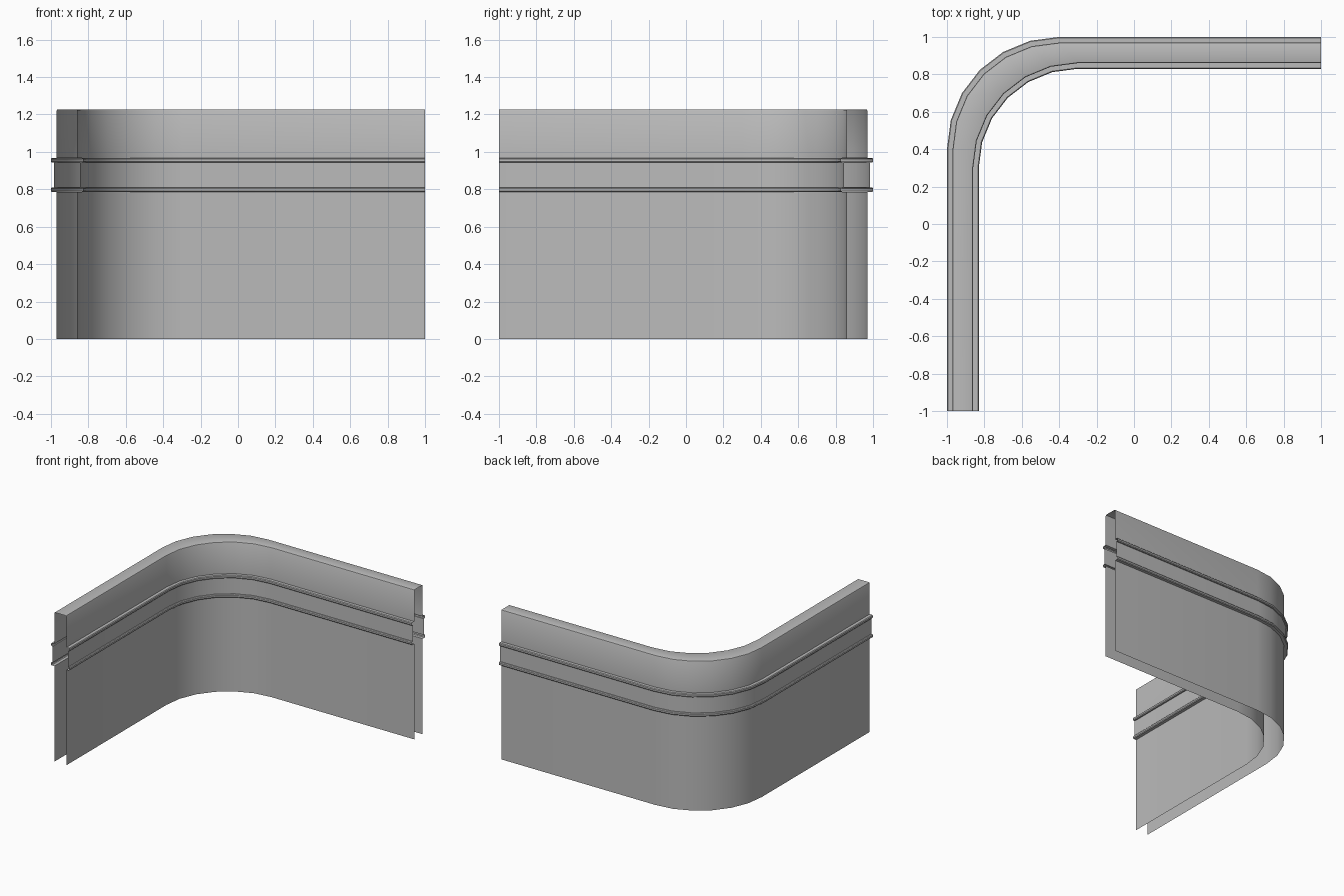
import bpy, bmesh
from math import sin, cos, pi, radians

cube = bpy.data.objects.get("Cube")
if cube:
    bpy.data.objects.remove(cube)

grey = bpy.data.materials.new("plain grey")
grey.use_nodes = True
colour = (0.5, 0.5, 0.5, 1)
grey.diffuse_color = colour
grey.node_tree.nodes["Principled BSDF"].inputs["Base Color"].default_value = colour

SEGMENTS = 6      # facets around the corner
HEIGHT = 1.228


def rail(z):
    """Bulge of one trim rail: (distance out from the wall, height)."""
    return [(0.025, z), (0.03, z + 0.006), (0.03, z + 0.019), (0.025, z + 0.025)]


# Half of the cross-section, from the floor to the rounded top edge
side = [(0, 0), (0, 0.785), *rail(0.785), (0.015, 0.81),
        (0.015, 0.943), *rail(0.943), (0, 0.968),
        (0, HEIGHT - 0.008), (-0.003, HEIGHT - 0.002), (-0.008, HEIGHT)]


def wall_path(offset, centre):
    """Plan of an L with a rounded corner, as points from one end to the other."""
    radius = offset - centre
    points = [(-offset, -1)]
    for i in range(SEGMENTS + 1):
        a = pi / 2 * i / SEGMENTS
        points.append((-centre - radius * cos(a), centre + radius * sin(a)))
    return points + [(1, offset)]


# Outer face up, over the top, inner face down: an open hollow shell
section = [(0.97 + d, 0.4, z) for d, z in side]
section += [(0.86 - d, 0.3, z) for d, z in reversed(side)]

bm = bmesh.new()
rows = [[bm.verts.new((x, y, z)) for x, y in wall_path(offset, centre)]
        for offset, centre, z in section]
for low, high in zip(rows, rows[1:]):
    for i in range(len(low) - 1):
        bm.faces.new((low[i], high[i], high[i + 1], low[i + 1]))
bm.normal_update()
# Make the outer face point away from the corner
if bm.faces[:][0].normal.x > 0:
    bmesh.ops.reverse_faces(bm, faces=bm.faces[:])

mesh = bpy.data.meshes.new("corner_wall")
bm.to_mesh(mesh)
bm.free()
mesh.materials.append(grey)
wall = bpy.data.objects.new("corner_wall", mesh)
bpy.context.collection.objects.link(wall)

bpy.ops.object.select_all(action="DESELECT")
wall.select_set(True)
bpy.context.view_layer.objects.active = wall
bpy.ops.object.shade_smooth_by_angle(angle=radians(30))
